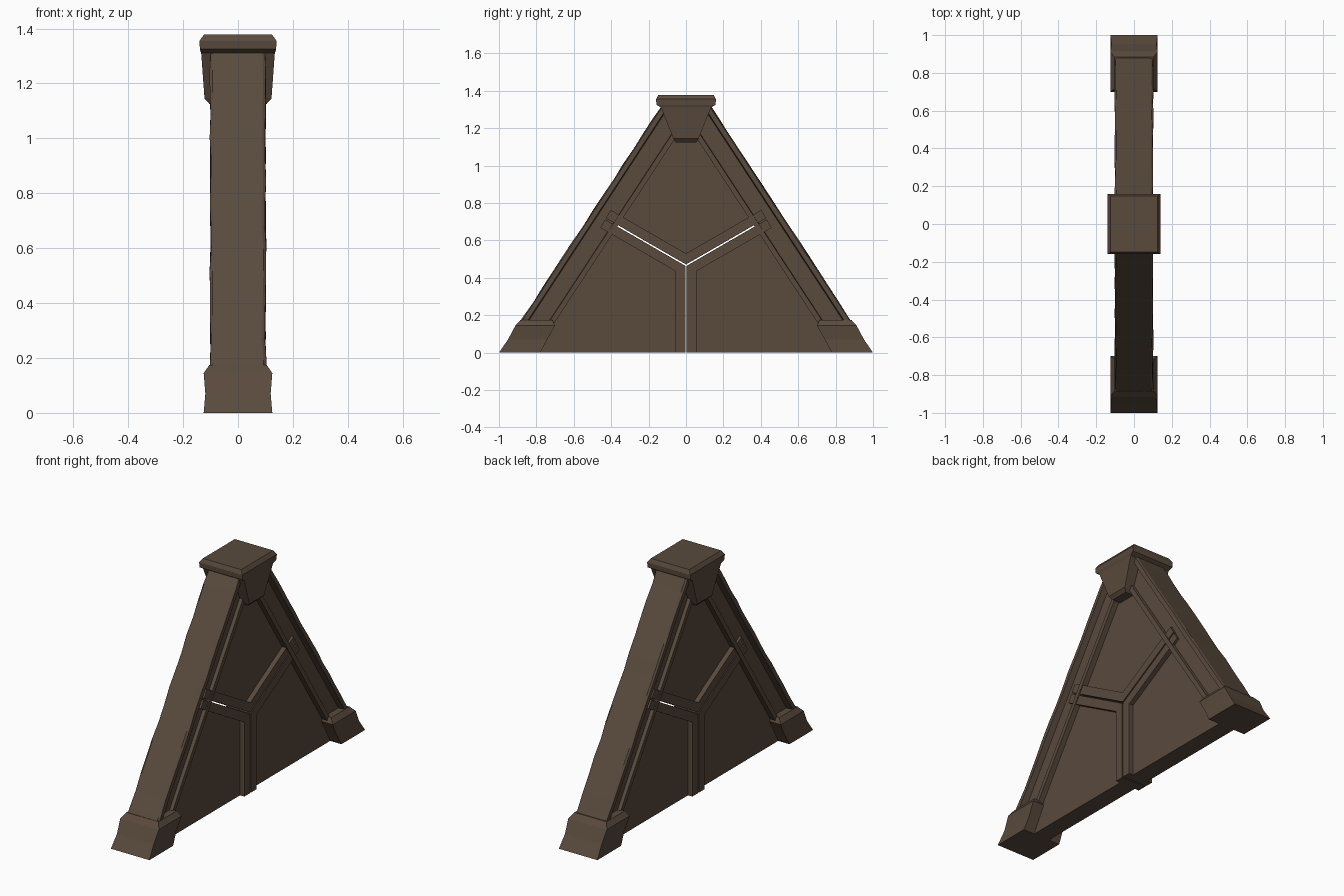
import bpy, bmesh, math, random
from mathutils import Vector

if "Cube" in bpy.data.objects:
    bpy.data.objects.remove(bpy.data.objects["Cube"])

random.seed(4)
wood = bpy.data.materials.new("dark brown wood")
wood.diffuse_color = (0.10, 0.068, 0.046, 1)
wood.use_nodes = True
wood.node_tree.nodes["Principled BSDF"].inputs["Base Color"].default_value = wood.diffuse_color


def finish(name, bm):
    bmesh.ops.recalc_face_normals(bm, faces=bm.faces)
    mesh = bpy.data.meshes.new(name)
    bm.to_mesh(mesh)
    bm.free()
    mesh.materials.append(wood)
    ob = bpy.data.objects.new(name, mesh)
    bpy.context.collection.objects.link(ob)
    return ob


def loft(name, rings):
    """Skin a list of equal-length point rings and close both ends."""
    bm = bmesh.new()
    vs = [[bm.verts.new(p) for p in r] for r in rings]
    n = len(vs[0])
    for a, b in zip(vs, vs[1:]):
        for i in range(n):
            j = (i + 1) % n
            bm.faces.new((a[i], a[j], b[j], b[i]))
    bm.faces.new(vs[0])
    bm.faces.new(vs[-1])
    return finish(name, bm)


def slab(name, outline, half):
    """Flat plate with a y-z outline, thickness across x."""
    return loft(name, [[(x, p[0], p[1]) for p in outline] for x in (-half, half)])


# Sloped beams: outer rail, recessed web, inner rail; worn outer edges
SECTION = [(0, .094), (.010, .104), (.040, .103), (.046, .065),
           (.155, .065), (.158, .085), (.19, .085)]
STEPS = 16


def beam(name, side):
    rings = []
    for k in range(STEPS + 1):
        z = .03 + 1.30 * k / STEPS
        y0 = .998 - z / 1.527
        ring = []
        for sx in (1, -1):
            wear = random.uniform(0, .009)
            half = []
            for i, (h, x) in enumerate(SECTION):
                if i < 3:
                    x -= wear * (.8 if i < 2 else .4)
                if i == 0:
                    h += wear * .7
                half.append((sx * x, side * (y0 - h), z))
            ring += half if sx == 1 else half[::-1]
        rings.append(ring)
    loft(name, rings)


# Flared feet: (z, half width, inner y, outer y)
FOOT = [(0, .125, .78, 1.0), (.07, .119, .742, .952),
        (.145, .125, .70, .912), (.175, .104, .715, .885)]

for side, label in ((-1, "front"), (1, "back")):
    beam(label + "_beam", side)
    loft(label + "_foot", [[(-x, side * a, z), (x, side * a, z),
                            (x, side * b, z), (-x, side * b, z)]
                           for z, x, a, b in FOOT])

# Keystone cap: (z, half x, half y)
CAP = [(1.125, .104, .055), (1.145, .122, .068), (1.31, .134, .133),
       (1.325, .139, .158), (1.355, .140, .160), (1.378, .124, .148)]
loft("ridge_cap", [[(-x, -y, z), (x, -y, z), (x, y, z), (-x, y, z)]
                   for z, x, y in CAP])

# Three panels meeting at a narrow Y-shaped slit, each with a raised border
C = Vector((0, .467))
GAP, BAND, REACH = .004, .055, .497


def direction(deg):
    return Vector((math.cos(math.radians(deg)), math.sin(math.radians(deg))))


def panel(name, angle, far_points):
    bis, d1, d2 = direction(angle), direction(angle - 60), direction(angle + 60)

    def offset_points(off):
        tip = C + bis * off / math.sin(math.radians(60))
        ends = []
        for d in (d1, d2):
            n = (bis - d * bis.dot(d)).normalized()
            length = C.y if abs(d.x) < .01 else REACH
            ends.append(C + d * length + n * off)
        return ends[0], tip, ends[1]

    a, tip, b = offset_points(GAP)
    slab(name, [a, tip, b] + far_points, .052)
    a2, tip2, b2 = offset_points(BAND)
    slab(name + "_border", [a, tip, b, b2, tip2, a2], .08)


panel("upper_panel", 90, [Vector((0, 1.34))])
panel("back_panel", -30, [Vector((.87, 0))])
panel("front_panel", 210, [Vector((-.87, 0))])
